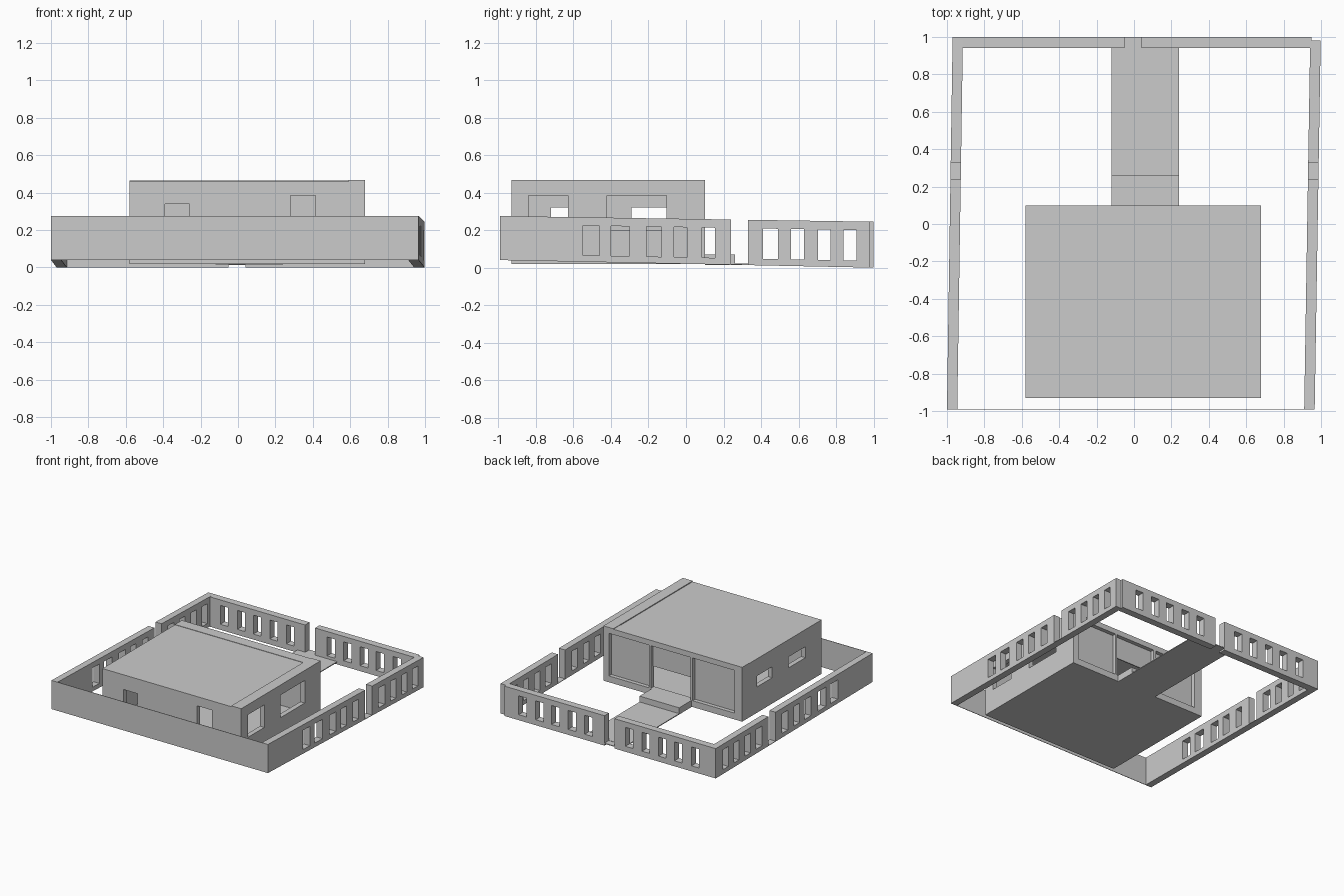
import bpy, bmesh

if "Cube" in bpy.data.objects:
    bpy.data.objects.remove(bpy.data.objects["Cube"])

def build(name, verts, faces):
    bm = bmesh.new()
    vs = [bm.verts.new(v) for v in verts]
    for f in faces:
        bm.faces.new([vs[i] for i in f])
    bmesh.ops.remove_doubles(bm, verts=bm.verts, dist=1e-5)
    bmesh.ops.recalc_face_normals(bm, faces=bm.faces)
    me = bpy.data.meshes.new(name)
    bm.to_mesh(me)
    bm.free()
    ob = bpy.data.objects.new(name, me)
    bpy.context.collection.objects.link(ob)
    return ob

def panel(name, u0, u1, v0, v1, holes, place):
    """Slab with rectangular holes; place(u, v, d) maps to space, d = 0 outer, 1 inner."""
    us = sorted({u0, u1, *[h[0] for h in holes], *[h[1] for h in holes]})
    vs = sorted({v0, v1, *[h[2] for h in holes], *[h[3] for h in holes]})

    def solid(i, j):
        if not (0 <= i < len(us) - 1 and 0 <= j < len(vs) - 1):
            return False
        u, v = (us[i] + us[i + 1]) / 2, (vs[j] + vs[j + 1]) / 2
        return not any(a < u < b and c < v < d for a, b, c, d in holes)

    verts, faces = [], []

    def quad(pts):
        n = len(verts)
        verts.extend(place(*p) for p in pts)
        faces.append((n, n + 1, n + 2, n + 3))

    for i in range(len(us) - 1):
        for j in range(len(vs) - 1):
            if not solid(i, j):
                continue
            a, b, c, e = us[i], us[i + 1], vs[j], vs[j + 1]
            for d in (0, 1):
                quad([(a, c, d), (b, c, d), (b, e, d), (a, e, d)])
            for di, u in ((-1, a), (1, b)):
                if not solid(i + di, j):
                    quad([(u, c, 0), (u, e, 0), (u, e, 1), (u, c, 1)])
            for dj, v in ((-1, c), (1, e)):
                if not solid(i, j + dj):
                    quad([(a, v, 0), (b, v, 0), (b, v, 1), (a, v, 1)])
    return build(name, verts, faces)

def box(name, x0, x1, y0, y1, z0, z1):
    return panel(name, x0, x1, z0, z1, [], lambda u, v, d: (u, y0 + d * (y1 - y0), v))

# Perimeter side walls: slightly skewed and sloping down to the back
def side(x_front, x_back, width):
    def place(u, v, d):
        t = (u + 0.99) / 1.97
        return (x_front + t * (x_back - x_front) + d * width, u,
                0.04 * (1 - t) + v * (0.235 + 0.01 * t) / 0.24)
    return place

slots = [(-.55, -.46), (-.40, -.30), (-.21, -.13), (-.065, .005), (.085, .155),
         (.41, .49), (.56, .63), (.705, .77), (.84, .91)]
holes = [(a, b, .035, .195) for a, b in slots] + [(.24, .33, .004, .24)]
panel("left_fence_wall", -.99, .98, 0, .24, holes, side(-1, -.97, .055))
panel("right_fence_wall", -.99, .98, 0, .24, holes, side(.91, .942, .056))

# Perimeter back wall with gate gap, and thin front wall
holes = [(-.05, .04, 0, .245)]
for c in (.185, .335, .485, .63, .785):
    for s in (-1, 1):
        holes.append((s * c - .035, s * c + .035, .045, .2))
panel("back_fence_wall", -.97, .95, 0, .245, holes,
      lambda u, v, d: (u, 1 - .058 * d, v))
box("front_fence_wall", -1, .965, -.992, -.988, .04, .275)
box("gate_sill", -.05, .04, .94, 1, .014, .02)

# Path and entrance step
box("path", -.12, .24, .25, .945, .015, .022)
box("entrance_step", -.12, .24, .1, .26, .015, .07)

# House walls
X0, X1, Y0, Y1, T = -.58, .68, -.93, .10, .04
B, H = .03, .44
panel("house_front_wall", X0, X1, B, H,
      [(-.39, -.26, .2, .34), (.28, .415, .2, .385)],
      lambda u, v, d: (u, Y0 + T * d, v))
panel("house_back_wall", X0, X1, B, H,
      [(-.51, -.13, .07, .42), (-.11, .25, .07, .42), (.265, .63, .07, .42)],
      lambda u, v, d: (u, Y1 - T * d, v))
panel("house_right_wall", Y0 + T, Y1 - T, B, H,
      [(-.84, -.63, .2, .385), (-.42, -.105, .2, .385)],
      lambda u, v, d: (X1 - T * d, u, v))
panel("house_left_wall", Y0 + T, Y1 - T, B, H,
      [(-.29, -.09, .23, .32), (-.72, -.5, .23, .32)],
      lambda u, v, d: (X0 + T * d, u, v))

# Recessed back panels and the panel over the doorway
box("back_panel_left", -.52, -.12, .06, .068, .06, .43)
box("back_panel_right", .255, .64, .06, .068, .06, .43)
box("door_transom", -.12, .26, .06, .068, .24, .43)

# Floor, roof and raised roof edges
box("house_floor", X0, X1, Y0, Y1, .018, B)
box("roof", X0, X1, Y0, Y1, H, .461)
box("right_roof_edge", .59, X1, Y0, Y1, .46, .468)
box("back_roof_edge", X0, .59, .01, Y1, .46, .464)
